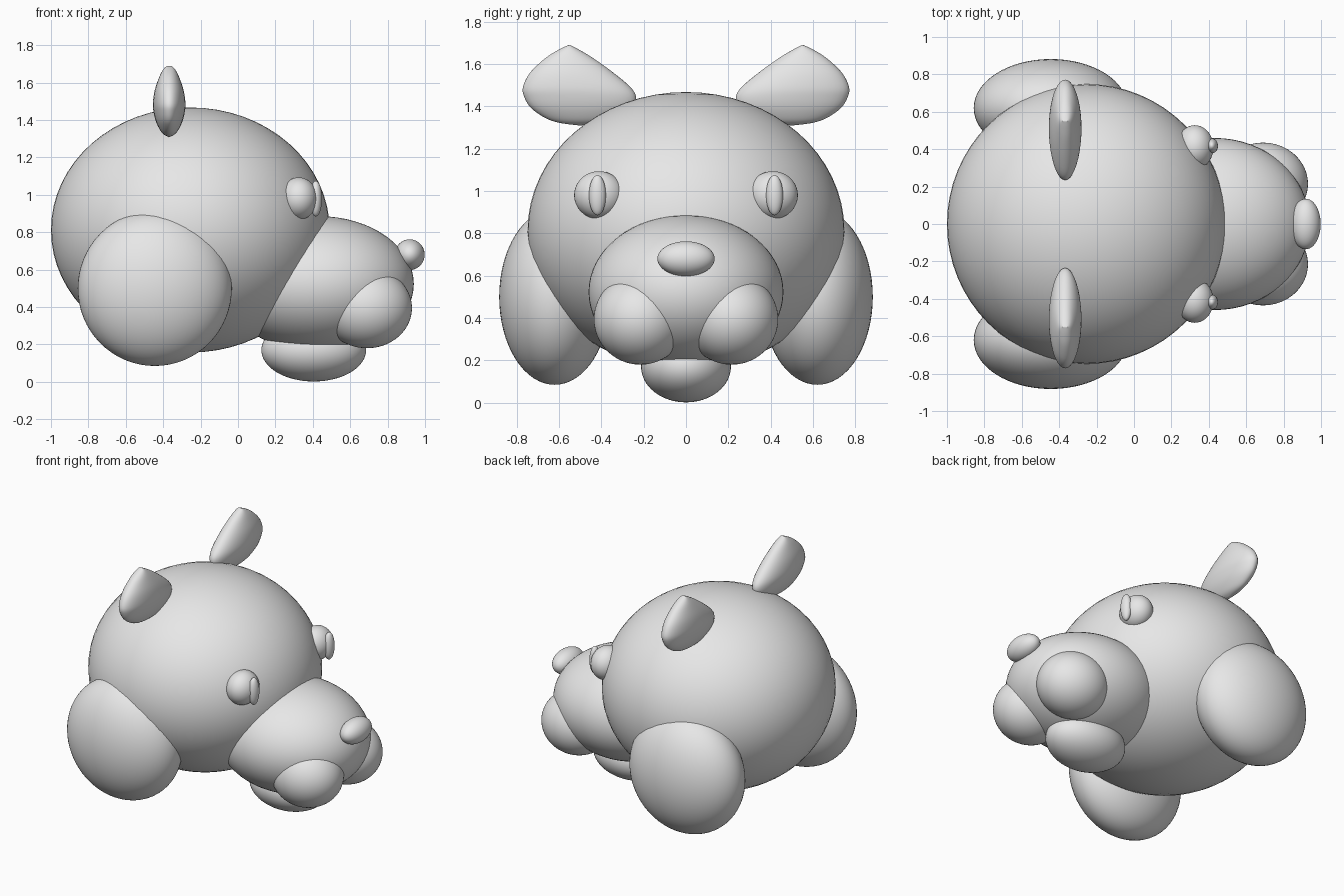
import bpy
import bmesh
import math

cube = bpy.data.objects.get("Cube")
if cube:
    bpy.data.objects.remove(cube, do_unlink=True)

# One plain clay colour
grey = bpy.data.materials.new("light_grey")
grey.use_nodes = True
grey.diffuse_color = (0.8, 0.8, 0.8, 1)
grey.node_tree.nodes["Principled BSDF"].inputs["Base Color"].default_value = (0.8, 0.8, 0.8, 1)


def finish(name, bm):
    mesh = bpy.data.meshes.new(name)
    bmesh.ops.recalc_face_normals(bm, faces=bm.faces)
    bm.to_mesh(mesh)
    bm.free()
    mesh.materials.append(grey)
    obj = bpy.data.objects.new(name, mesh)
    bpy.context.collection.objects.link(obj)
    bpy.ops.object.select_all(action='DESELECT')
    obj.select_set(True)
    bpy.context.view_layer.objects.active = obj
    bpy.ops.object.shade_smooth_by_angle(angle=math.radians(40))
    return obj


def ellipsoid(name, center, radii):
    bm = bmesh.new()
    bmesh.ops.create_uvsphere(bm, u_segments=64, v_segments=32, radius=1)
    bmesh.ops.scale(bm, vec=radii, verts=bm.verts)
    bmesh.ops.translate(bm, vec=center, verts=bm.verts)
    return finish(name, bm)


def catmull(a, b, c, d, t):
    return 0.5 * (2 * b + (c - a) * t + (2 * a - 5 * b + 4 * c - d) * t * t
                  + (3 * b - a - 3 * c + d) * t ** 3)


def ear(name, side):
    # Sections from the bottom up: z, inner y, outer y, half thickness
    rows = [(1.31, 0.49, 0.51, 0.004), (1.322, 0.38, 0.60, 0.028),
            (1.345, 0.31, 0.665, 0.048), (1.39, 0.25, 0.73, 0.07),
            (1.44, 0.235, 0.762, 0.083), (1.49, 0.262, 0.77, 0.087),
            (1.56, 0.345, 0.735, 0.077), (1.63, 0.443, 0.66, 0.053),
            (1.67, 0.51, 0.595, 0.032), (1.69, 0.549, 0.551, 0.012)]
    bm = bmesh.new()
    rings = []
    steps = 4
    last = len(rows) - 1
    for i in range(last * steps + 1):
        k = min(i // steps, last - 1)
        t = i / steps - k
        quad = [rows[max(0, min(last, k + j))] for j in (-1, 0, 1, 2)]
        z, inner, outer, thick = (catmull(*vals, t) for vals in zip(*quad))
        ring = []
        for s in range(40):
            a = math.tau * s / 40
            y = (inner + outer) / 2 + (outer - inner) / 2 * math.cos(a)
            ring.append(bm.verts.new((-0.368 + thick * math.sin(a), side * y, z)))
        rings.append(ring)
    for low, high in zip(rings, rings[1:]):
        for s in range(40):
            n = (s + 1) % 40
            bm.faces.new((low[s], low[n], high[n], high[s]))
    bm.faces.new(rings[0])
    bm.faces.new(rings[-1])
    return finish(name, bm)


# Head and face along the centre line
ellipsoid("head", (-0.255, 0, 0.812), (0.745, 0.748, 0.655))
ellipsoid("muzzle", (0.43, 0, 0.523), (0.51, 0.46, 0.363))
ellipsoid("chin", (0.405, 0, 0.17), (0.28, 0.212, 0.168))
ellipsoid("nose", (0.918, 0, 0.68), (0.08, 0.135, 0.082))

# Paired parts
for label, side in (("left", 1), ("right", -1)):
    ellipsoid(label + "_side_lobe", (-0.445, side * 0.62, 0.5), (0.412, 0.262, 0.415))
    ellipsoid(label + "_cheek", (0.69, side * 0.215, 0.395), (0.24, 0.22, 0.215))
    ellipsoid(label + "_eye", (0.325, side * 0.41, 0.98), (0.1, 0.118, 0.113))
    ellipsoid(label + "_pupil", (0.416, side * 0.418, 0.98), (0.033, 0.04, 0.095))
    ear(label + "_ear", side)
